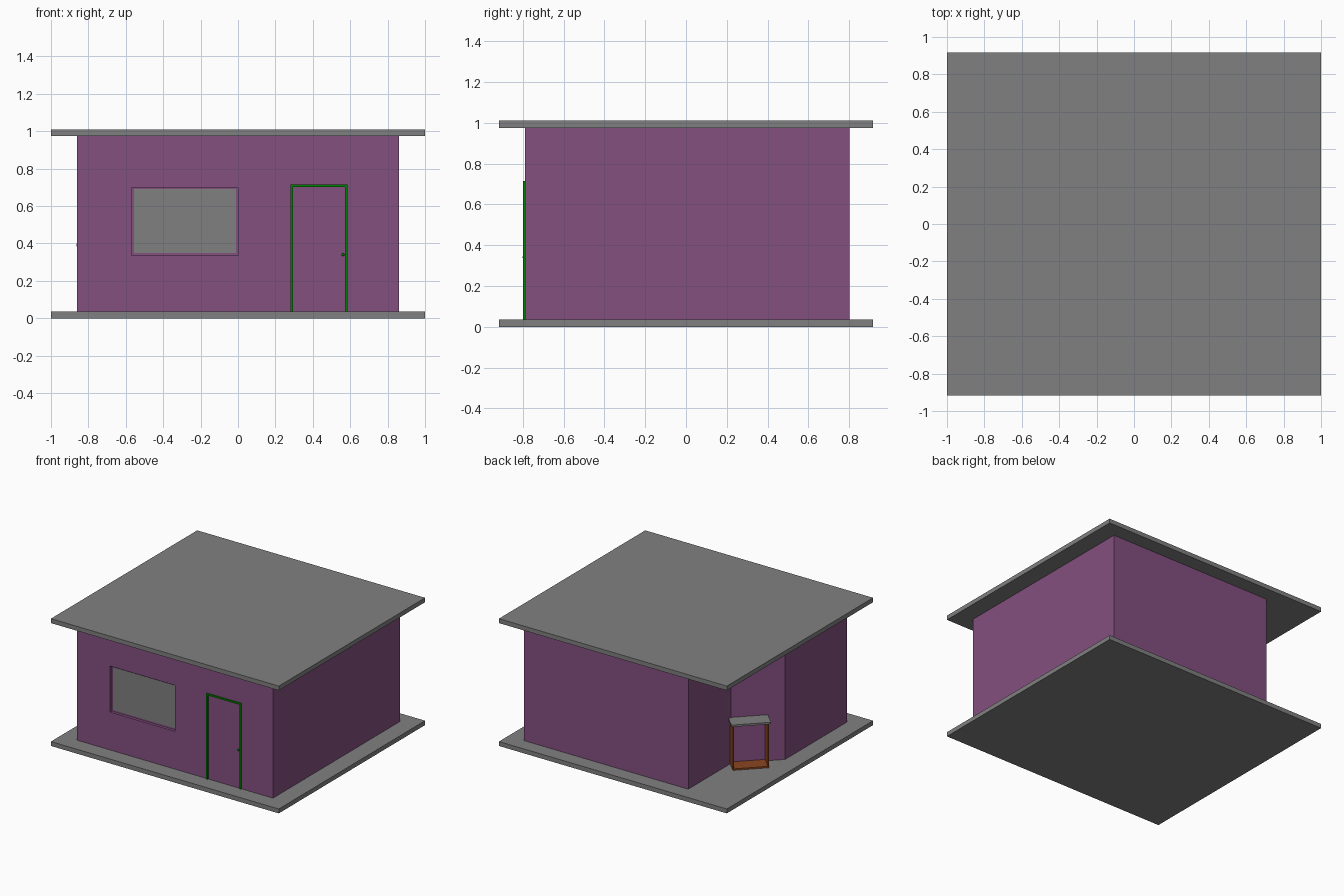
import bpy
import bmesh
from math import radians
from mathutils import Matrix, Vector

if "Cube" in bpy.data.objects:
    bpy.data.objects.remove(bpy.data.objects["Cube"], do_unlink=True)


def material(name, color):
    mat = bpy.data.materials.new(name)
    mat.use_nodes = True
    rgba = (*color, 1)
    mat.diffuse_color = rgba
    mat.node_tree.nodes["Principled BSDF"].inputs["Base Color"].default_value = rgba
    return mat


GRAY = material("concrete gray", (0.216, 0.216, 0.216))
PURPLE = material("plum wall", (0.228, 0.080, 0.216))
GREEN = material("green trim", (0.0, 0.216, 0.0))
BROWN = material("brown wood", (0.26, 0.06, 0.015))


def add_object(name, bm, mat, matrix=Matrix()):
    bmesh.ops.recalc_face_normals(bm, faces=bm.faces)
    mesh = bpy.data.meshes.new(name)
    bm.to_mesh(mesh)
    bm.free()
    mesh.materials.append(mat)
    obj = bpy.data.objects.new(name, mesh)
    obj.matrix_world = matrix
    bpy.context.collection.objects.link(obj)
    return obj


def box(name, x, y, z, mat, matrix=Matrix()):
    """Box from (min, max) ranges on each axis."""
    bm = bmesh.new()
    bmesh.ops.create_cube(bm, size=1)
    for v in bm.verts:
        v.co = Vector([r[0] if c < 0 else r[1] for c, r in zip(v.co, (x, y, z))])
    return add_object(name, bm, mat, matrix)


FLOOR, CEILING, FRONT = 0.035, 0.975, -0.79

# Floor slab and flat roof
box("floor_slab", (-1, 1), (-0.917, 0.917), (0, FLOOR), GRAY)
box("roof_slab", (-1, 1), (-0.917, 0.917), (CEILING, 1.01), GRAY)

# House body with a notched, chamfered back corner
footprint = [(-0.86, FRONT), (0.86, FRONT), (0.86, 0.80),
             (-0.58, 0.80), (-0.58, 0.265), (-0.86, -0.015)]
bm = bmesh.new()
base = bm.faces.new([bm.verts.new((x, y, FLOOR)) for x, y in footprint])
top = bmesh.ops.extrude_face_region(bm, geom=[base])["geom"]
bmesh.ops.translate(bm, vec=(0, 0, CEILING - FLOOR),
                    verts=[g for g in top if isinstance(g, bmesh.types.BMVert)])
if not any(f.normal.z < 0 and f.calc_center_median().z < 0.1 for f in bm.faces):
    bm.faces.new([v for v in bm.verts if v.co.z < 0.1])
walls = add_object("house_walls", bm, PURPLE)

# Window recess cut into the front wall
cutter = box("window_cutter", (-0.57, 0), (FRONT - 0.1, FRONT + 0.022), (0.335, 0.70), PURPLE)
cut = walls.modifiers.new("window_recess", "BOOLEAN")
cut.operation = "DIFFERENCE"
cut.solver = "EXACT"
cut.object = cutter
graph = bpy.context.evaluated_depsgraph_get()
walls.data = bpy.data.meshes.new_from_object(walls.evaluated_get(graph))
walls.modifiers.clear()
bpy.data.objects.remove(cutter, do_unlink=True)

# Window pane, leaving a narrow wall-coloured frame around it
box("window_pane", (-0.555, -0.012), (FRONT + 0.016, FRONT + 0.023), (0.35, 0.69), GRAY)

# Door frame and knob
trim = (FRONT - 0.009, FRONT + 0.005)
box("door_frame_right", (0.28, 0.293), trim, (FLOOR, 0.715), GREEN)
box("door_frame_left", (0.572, 0.585), trim, (FLOOR, 0.715), GREEN)
box("door_frame_top", (0.293, 0.572), trim, (0.702, 0.715), GREEN)
bm = bmesh.new()
bmesh.ops.create_uvsphere(bm, u_segments=12, v_segments=8, radius=0.008)
knob = add_object("door_knob", bm, GREEN, Matrix.Translation((0.561, FRONT - 0.003, 0.34)))
for poly in knob.data.polygons:
    poly.use_smooth = True

# Open cabinet standing against the chamfer: local x along the wall, y outwards
place = Matrix.Translation((-0.58, 0.265, 0)) @ Matrix.Rotation(radians(-135), 4, "Z")
place = place @ Matrix.Scale(-1, 4, (0, 1, 0)) if (place.to_3x3() @ Vector((0, 1, 0))).x > 0 else place
depth = (0.0, 0.12)


def cabinet_part(name, x, y, z, mat):
    obj = box(name, x, y, z, mat, place)
    obj.data.transform(obj.matrix_world)
    if obj.matrix_world.determinant() < 0:
        obj.data.flip_normals()
    obj.matrix_world = Matrix()


cabinet_part("cabinet_bottom", (-0.007, 0.257), depth, (FLOOR, FLOOR + 0.012), BROWN)
for side, x in (("left", -0.007), ("right", 0.249)):
    cabinet_part("cabinet_side_" + side, (x, x + 0.008), depth, (FLOOR, 0.385), BROWN)
cabinet_part("cabinet_top", (-0.02, 0.27), (0, 0.13), (0.385, 0.40), GRAY)
